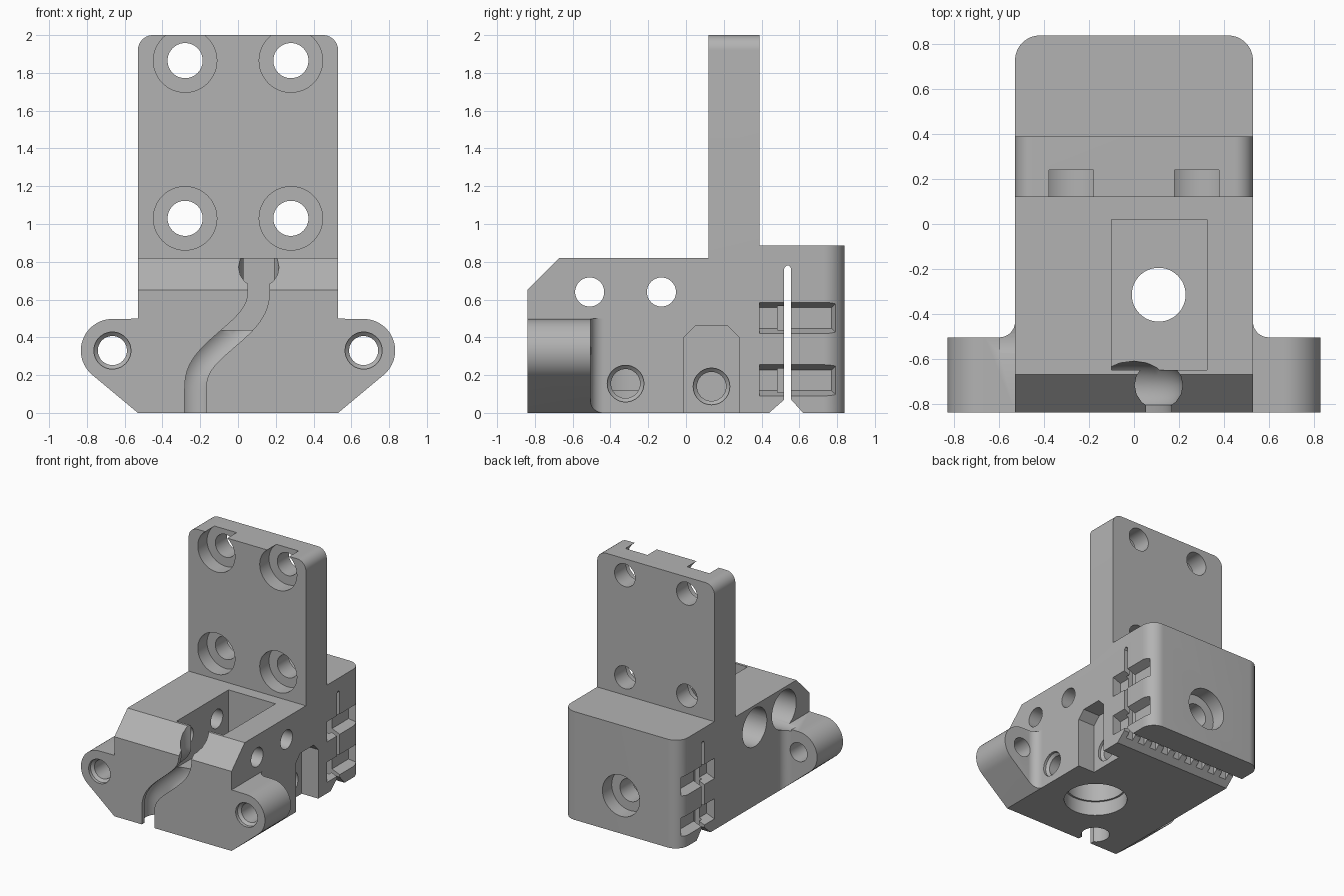
import bpy, bmesh, math
from mathutils import Vector

if "Cube" in bpy.data.objects:
    bpy.data.objects.remove(bpy.data.objects["Cube"])

grey = bpy.data.materials.new("plain grey")
grey.use_nodes = True
COLOUR = (0.45, 0.45, 0.45, 1)
grey.diffuse_color = COLOUR
grey.node_tree.nodes["Principled BSDF"].inputs["Base Color"].default_value = COLOUR


def make(name, bm):
    bmesh.ops.recalc_face_normals(bm, faces=bm.faces)
    mesh = bpy.data.meshes.new(name)
    bm.to_mesh(mesh)
    bm.free()
    ob = bpy.data.objects.new(name, mesh)
    bpy.context.collection.objects.link(ob)
    mesh.materials.append(grey)
    return ob


def place(axis, u, v, w):
    """Map a profile point (u, v) and a position w along the axis to 3D."""
    return {"X": Vector((w, u, v)), "Y": Vector((u, w, v)), "Z": Vector((u, v, w))}[axis]


def loft(name, axis, sections):
    """Solid through matching profiles: a list of (position, points)."""
    bm = bmesh.new()
    rings = [[bm.verts.new(place(axis, u, v, w)) for u, v in pts] for w, pts in sections]
    for a, b in zip(rings, rings[1:]):
        for i in range(len(a)):
            j = (i + 1) % len(a)
            bm.faces.new((a[i], a[j], b[j], b[i]))
    bm.faces.new(rings[0])
    bm.faces.new(rings[-1])
    return make(name, bm)


def prism(name, axis, pts, a, b):
    return loft(name, axis, [(a, pts), (b, pts)])


def arc(cu, cv, r, start, end, n=48):
    angles = [math.radians(start + (end - start) * i / n) for i in range(n + 1)]
    return [(cu + r * math.cos(t), cv + r * math.sin(t)) for t in angles]


def rect(u0, u1, v0, v1):
    return [(u0, v0), (u1, v0), (u1, v1), (u0, v1)]


def bore(name, axis, u, v, *steps):
    """Round hole from (position, radius) steps along the axis."""
    return loft(name, axis, [(w, arc(u, v, r, 0, 360)[:-1]) for w, r in steps])


def boolean(target, tool, operation="DIFFERENCE"):
    mod = target.modifiers.new("shape", "BOOLEAN")
    mod.operation = operation
    mod.solver = "EXACT"
    mod.object = tool
    bpy.context.view_layer.objects.active = target
    bpy.ops.object.modifier_apply(modifier=mod.name)
    bpy.data.objects.remove(tool)


# Body with upright plate and the thin belt slit, as one side profile
profile = [(-.84, 0), (-.84, .65), (-.67, .82), (.12, .82), (.12, 2), (.39, 2),
           (.39, .885), (.84, .885), (.84, 0), (.62, 0), (.557, .07), (.557, .765),
           (.545, .78), (.532, .78), (.52, .765), (.52, .07), (.44, 0)]
body = prism("carriage_mount", "X", profile, -.53, .53)


def round_edges(ob, test, radius):
    bm = bmesh.new()
    bm.from_mesh(ob.data)
    edges = [e for e in bm.edges if all(test(v.co) for v in e.verts)
             and abs(e.verts[0].co.x - e.verts[1].co.x) < .01]
    bmesh.ops.bevel(bm, geom=edges, offset=radius, segments=12, profile=.5, affect="EDGES")
    bm.to_mesh(ob.data)
    bm.free()


round_edges(body, lambda c: c.y > .83, .11)
round_edges(body, lambda c: c.z > 1.99, .08)

# Side lugs with filleted roots and screw holes
for s in (-1, 1):
    outline = [(.45, .02), (.45, .5)] + arc(.665, .33, .167, 90, -50, 32) + [(.53, 0)]
    lug = prism("lug", "Y", [(s * u, v) for u, v in outline], -.84, -.435)
    root = [(.9, -.505)] + arc(.6, -.435, .07, 270, 180, 10) + [(.53, -.4), (.9, -.4)]
    boolean(lug, prism("root_cut", "Z", [(s * u, v) for u, v in root], -.1, .7))
    boolean(body, lug, "UNION")
    boolean(body, bore("lug_hole", "Y", s * .665, .33,
                       (-.9, .098), (-.815, .098), (-.795, .077), (-.4, .077)))

# Counterbored holes in the upright plate and in the back
for x in (-.28, .28):
    for z in (1.03, 1.865):
        boolean(body, bore("plate_hole", "Y", x, z,
                           (.05, .168), (.24, .168), (.24, .093), (.45, .093)))
boolean(body, bore("back_hole", "Y", 0, .31, (.9, .168), (.72, .168), (.72, .093), (.45, .093)))

# Top pocket, vertical passage and stepped bore underneath
boolean(body, prism("top_pocket", "Z", rect(-.1, .325, -.65, .02), .44, 1))
boolean(body, bore("bottom_bore", "Z", .11, -.315,
                   (-.1, .235), (.115, .235), (.115, .22), (.34, .22), (.34, .12), (.6, .12)))

# Cross screws with deep head recesses on the right side
for y in (-.51, -.13):
    boolean(body, bore("cross_hole", "X", y, .64,
                       (-.6, .157), (-.22, .157), (-.22, .077), (.6, .077)))

# Nut slot and set screw holes on the left side
nut = [(-.01, -.1), (.28, -.1), (.28, .4), (.22, .46), (.05, .46), (-.01, .4)]
boolean(body, prism("nut_slot", "X", nut, .38, .6))
boolean(body, bore("nut_hole", "X", .135, .14, (.45, .097), (.36, .097), (.34, .077), (.1, .077)))
boolean(body, bore("set_hole", "X", -.32, .155, (.6, .097), (.51, .097), (.49, .077), (.2, .077)))

# Flared strap recesses on both sides of the rear block
for s in (-1, 1):
    for z0, z1 in ((.09, .255), (.42, .585)):
        boolean(body, loft("strap_recess", "X", [
            (s * .46, rect(.39, .77, z0 + .028, z1 - .028)),
            (s * .53, rect(.39, .8, z0, z1)),
            (s * .6, rect(.39, .8, z0, z1))]))

# Belt tooth grooves along the slit
for i in range(-4, 5):
    x = i * .113
    boolean(body, prism("tooth_groove", "Z", rect(x - .03, x + .03, .485, .535), -.1, .75))


# S-shaped cable channel: round tube opened by a narrow front slit
def sway(z):
    t = min(max((z - .12) / .54, 0), 1)
    return -.225 + .335 * t ** 3 * (t * (6 * t - 15) + 10)


heights = [-.1] + [.1 + .58 * i / 28 for i in range(29)] + [.95]
path = [Vector((sway(z), z)) for z in heights]
left, right = [], []
for i, p in enumerate(path):
    d = (path[min(i + 1, len(path) - 1)] - path[max(i - 1, 0)]).normalized()
    side = Vector((d.y, -d.x)) * .057
    left.append(tuple(p - side))
    right.append(tuple(p + side))
boolean(body, prism("channel_slit", "Y", left + right[::-1], -.9, -.73))

curve = bpy.data.curves.new("channel_tube", "CURVE")
curve.dimensions = "3D"
curve.bevel_depth = .107
curve.bevel_resolution = 6
curve.use_fill_caps = True
spline = curve.splines.new("POLY")
spline.points.add(len(path) - 1)
for point, p in zip(spline.points, path):
    point.co = (p.x, -.718, p.y, 1)
tube_curve = bpy.data.objects.new("channel_tube", curve)
bpy.context.collection.objects.link(tube_curve)
bpy.context.view_layer.update()
evaluated = tube_curve.evaluated_get(bpy.context.evaluated_depsgraph_get())
bm = bmesh.new()
bm.from_mesh(evaluated.to_mesh())
bmesh.ops.remove_doubles(bm, verts=bm.verts, dist=.0001)
bpy.data.objects.remove(tube_curve)
boolean(body, make("channel_cut", bm))

# Finish: one material, smooth curves and sharp edges
body.data.materials.clear()
body.data.materials.append(grey)
bpy.ops.object.select_all(action="DESELECT")
body.select_set(True)
bpy.context.view_layer.objects.active = body
bpy.ops.object.shade_smooth_by_angle(angle=math.radians(30))
